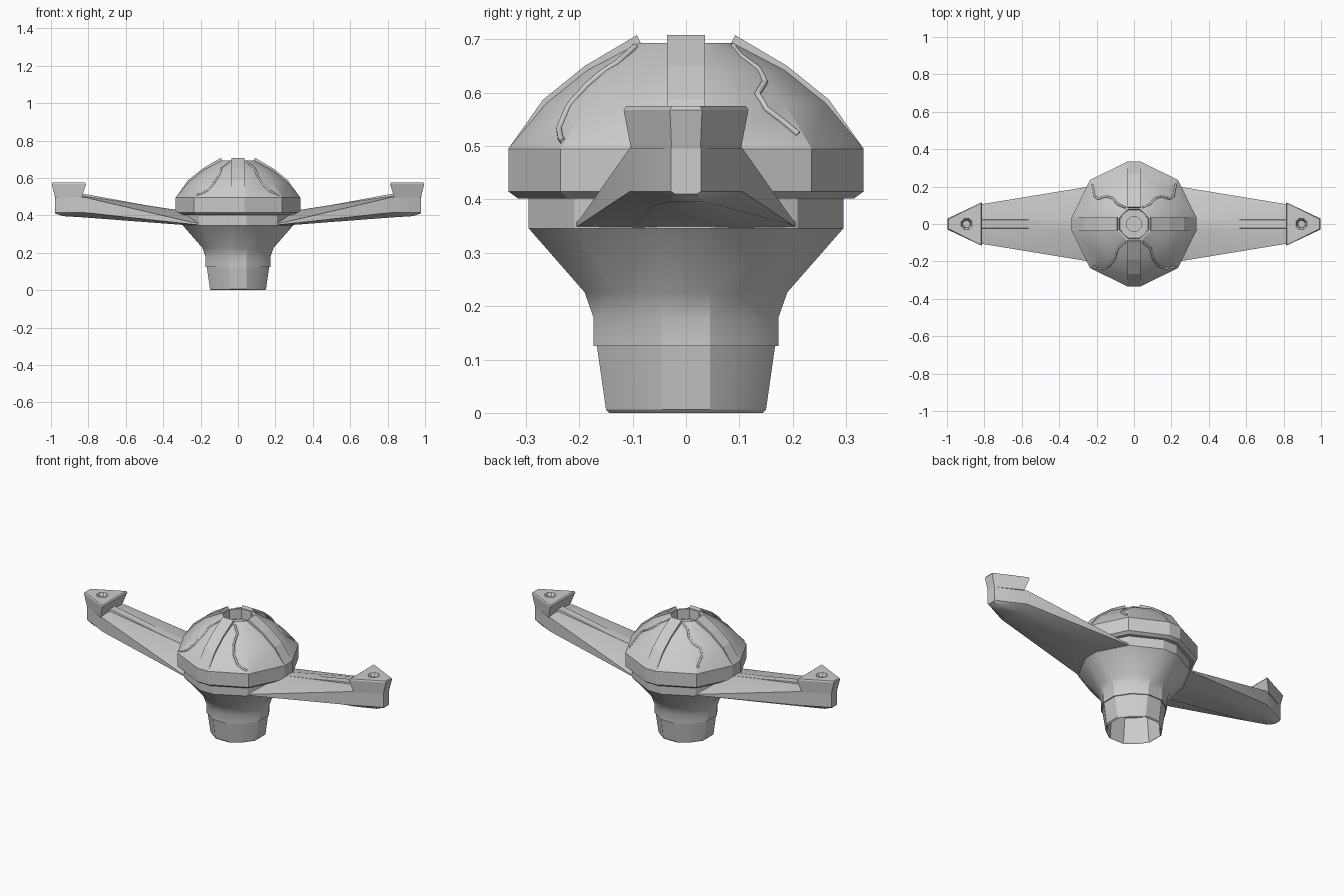
import bpy, bmesh, math
from mathutils import Vector
from mathutils.bvhtree import BVHTree

if "Cube" in bpy.data.objects:
    bpy.data.objects.remove(bpy.data.objects["Cube"])


def loft(name, rings, smooth=35):
    """Skin a list of closed rings (equal point counts) and cap both ends."""
    bm = bmesh.new()
    rows = [[bm.verts.new(p) for p in ring] for ring in rings]
    n = len(rows[0])
    for a, b in zip(rows, rows[1:]):
        for i in range(n):
            j = (i + 1) % n
            bm.faces.new((a[i], a[j], b[j], b[i]))
    bm.faces.new(rows[0][::-1])
    bm.faces.new(rows[-1])
    bmesh.ops.recalc_face_normals(bm, faces=bm.faces)
    mesh = bpy.data.meshes.new(name)
    bm.to_mesh(mesh)
    bm.free()
    ob = bpy.data.objects.new(name, mesh)
    bpy.context.collection.objects.link(ob)
    bpy.ops.object.select_all(action='DESELECT')
    ob.select_set(True)
    bpy.context.view_layer.objects.active = ob
    if smooth:
        bpy.ops.object.shade_smooth_by_angle(angle=math.radians(smooth))
    return ob


def ring12(r, z, w=0.036):
    """Octagon-like ring: short flats on the axes, corners on the diagonals."""
    w = min(w, r * 0.4)
    d = r * math.sqrt(0.5)
    pts = []
    for k in range(4):
        c, s = round(math.cos(k * math.pi / 2)), round(math.sin(k * math.pi / 2))
        for x, y in ((r, -w), (r, w), (d, d)):
            pts.append((x * c - y * s, x * s + y * c, z))
    return pts


def mirror_x(ob):
    ob.modifiers.new("mirror", 'MIRROR').use_bisect_axis[0] = False


# Hollow socket, collar and flared neck
neck_profile = [(.128, .15), (.14, .006), (.144, 0), (.15, .006), (.167, .125),
                (.173, .125), (.173, .178), (.19, .226), (.295, .346), (.295, .41)]
loft("socket_and_neck", [ring12(r, z, .045) for r, z in neck_profile], 25)

# Faceted dome with a recess at the top
dome_profile = [(.29, .402), (.315, .402), (.333, .415), (.333, .495), (.262, .58),
                (.185, .642), (.088, .693), (.078, .693), (.076, .635)]
dome = loft("dome", [ring12(r, z) for r, z in dome_profile], 22)
loft("recess_boss", [ring12(.04, .62), ring12(.04, .65)], 0)

# Four raised ribs following the dome profile
rib_path = [(.333, .495, 0), (.268, .587, .03), (.19, .65, .03), (.092, .708, .03)]
for k in range(4):
    rings = []
    for r, z, t in rib_path:
        low_r, low_z = r - t * .5, z - t
        if t == 0:
            low_r, low_z = r - .02, z - .005
        rings.append([(r, -.036, z), (r, .036, z), (low_r, .036, low_z), (low_r, -.036, low_z)])
    rib = loft("dome_rib", rings, 0)
    rib.rotation_euler.z = k * math.pi / 2

# Wavy veins projected on to the dome
tree = BVHTree.FromPolygons([v.co for v in dome.data.vertices],
                            [p.vertices for p in dome.data.polygons])
back_vein = [(.045, .088), (.085, .105), (.115, .137), (.15, .148), (.19, .134),
             (.212, .15), (.218, .185), (.226, .218)]
front_vein = [(.045, -.095), (.088, -.13), (.102, -.185), (.13, -.222),
              (.165, -.238), (.2, -.235), (.228, -.229)]
for path in (back_vein, front_vein):
    for side in (1, -1):
        curve = bpy.data.curves.new("dome_vein", 'CURVE')
        curve.dimensions = '3D'
        curve.bevel_depth = .006
        curve.bevel_resolution = 1
        curve.use_fill_caps = True
        pts = []
        for a, b in zip(path, path[1:]):
            for i in range(4):
                p = Vector(a).lerp(Vector(b), i / 4)
                hit = tree.ray_cast(Vector((p.x * side, p.y, 2)), Vector((0, 0, -1)))[0]
                if hit:
                    pts.append(hit)
        spline = curve.splines.new('POLY')
        spline.points.add(len(pts) - 1)
        for sp, p in zip(spline.points, pts):
            sp.co = (*p, 1)
        bpy.context.collection.objects.link(bpy.data.objects.new("dome_vein", curve))


# Tapering arms: x, edge half width, edge z, crown z, side bottom z, keel half width, keel z
def arm_ring(x, e, te, tc, b1, h, b0):
    half = [(.025, tc), (e, te), (e, b1), (h, b0)]
    return [(x, y, z) for y, z in half] + [(x, -y, z) for y, z in half[::-1]]


arm = loft("arm", [arm_ring(.15, .215, .35, .408, .343, .10, .338),
                   arm_ring(.24, .2, .362, .415, .352, .10, .345),
                   arm_ring(.82, .105, .497, .503, .415, .06, .389),
                   arm_ring(.935, .047, .497, .499, .415, .03, .396),
                   arm_ring(.978, .028, .497, .498, .415, .02, .41)], 40)
mirror_x(arm)

# Raised spine along the outer arm
spine = loft("arm_spine", [
    [(x, -.028, z - .03), (x, .028, z - .03), (x, .022, z), (x, -.022, z)]
    for x, z in ((.3, .425), (.5, .456), (.86, .522))], 0)
mirror_x(spine)

# Flared wedge block at each tip, with a countersunk hole
block = loft("tip_block", [
    [(.836, -.103, .495), (.978, -.027, .495), (.978, .027, .495), (.836, .103, .495)],
    [(.812, -.117, .568), (.996, -.03, .568), (.996, .03, .568), (.812, .117, .568)],
    [(.818, -.112, .575), (.992, -.026, .575), (.992, .026, .575), (.818, .112, .575)]], 0)
hole = loft("hole_cutter", [
    [(.895 + r * math.cos(a * math.pi / 4 + .393), r * math.sin(a * math.pi / 4 + .393), z)
     for a in range(8)] for r, z in ((.02, .525), (.022, .56), (.036, .58))], 0)
hole.hide_render = True
cut = block.modifiers.new("hole", 'BOOLEAN')
cut.operation = 'DIFFERENCE'
cut.object = hole
mirror_x(block)
